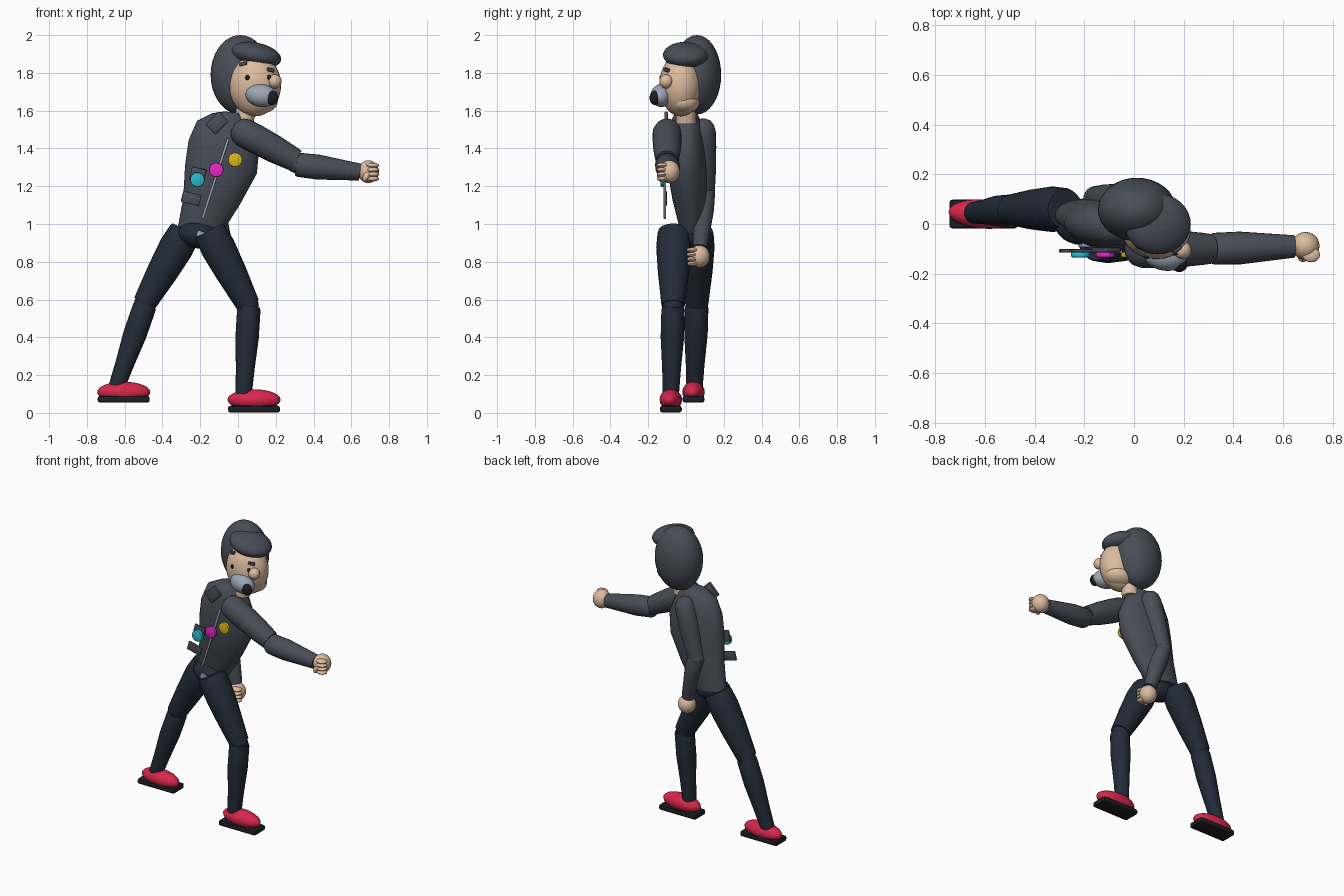
import bpy, bmesh, math
from mathutils import Vector, Matrix, Euler

if "Cube" in bpy.data.objects:
    bpy.data.objects.remove(bpy.data.objects["Cube"])


def mat(name, rgb):
    m = bpy.data.materials.new(name)
    m.diffuse_color = (*rgb, 1)
    m.use_nodes = True
    m.node_tree.nodes["Principled BSDF"].inputs["Base Color"].default_value = m.diffuse_color
    return m


SLATE = mat("slate", (0.065, 0.075, 0.095))
NAVY = mat("navy", (0.017, 0.025, 0.04))
SKIN = mat("skin", (0.72, 0.5, 0.35))
RED = mat("red", (0.68, 0.02, 0.07))
BLACK = mat("black", (0.012, 0.013, 0.016))
STEEL = mat("steel", (0.33, 0.38, 0.46))
CYAN = mat("cyan", (0.02, 0.5, 0.62))
PINK = mat("magenta", (0.8, 0.02, 0.55))
GOLD = mat("yellow", (0.7, 0.47, 0.01))


def finish(bm, name, m, angle=40):
    bmesh.ops.recalc_face_normals(bm, faces=bm.faces)
    me = bpy.data.meshes.new(name)
    bm.to_mesh(me)
    bm.free()
    ob = bpy.data.objects.new(name, me)
    bpy.context.collection.objects.link(ob)
    me.materials.append(m)
    bpy.ops.object.select_all(action='DESELECT')
    ob.select_set(True)
    bpy.context.view_layer.objects.active = ob
    bpy.ops.object.shade_smooth_by_angle(angle=math.radians(angle))
    return ob


def place(loc, rot, size):
    r = Euler([math.radians(a) for a in rot]).to_matrix().to_4x4()
    return Matrix.Translation(loc) @ r @ Matrix.Diagonal((*size, 1))


def ball(name, loc, radii, m, rot=(0, 0, 0), seg=24):
    bm = bmesh.new()
    bmesh.ops.create_uvsphere(bm, u_segments=seg, v_segments=seg // 2 + 2, radius=1,
                              matrix=place(loc, rot, radii))
    return finish(bm, name, m)


def box(name, loc, size, m, rot=(0, 0, 0), bevel=0.006):
    bm = bmesh.new()
    bmesh.ops.create_cube(bm, size=1, matrix=place(loc, rot, size))
    bmesh.ops.bevel(bm, geom=bm.edges[:], offset=bevel, segments=2, affect='EDGES', profile=0.5)
    return finish(bm, name, m)


def disc(name, loc, r, depth, m):
    bm = bmesh.new()
    bmesh.ops.create_cone(bm, cap_ends=True, segments=28, radius1=r, radius2=r, depth=depth,
                          matrix=place(loc, (90, 0, 0), (1, 1, 1)))
    bmesh.ops.bevel(bm, geom=[e for e in bm.edges if e.calc_face_angle() > 1], offset=0.006,
                    segments=2, affect='EDGES', profile=0.5)
    return finish(bm, name, m)


def loft(name, rings, m, n=24):
    """Join rings of (centre, side axis, depth axis) into a closed skin."""
    bm = bmesh.new()
    loops = []
    for c, u, v in rings:
        loops.append([bm.verts.new(c + u * math.cos(2 * math.pi * i / n) + v * math.sin(2 * math.pi * i / n))
                      for i in range(n)])
    for a, b in zip(loops, loops[1:]):
        for i in range(n):
            bm.faces.new((a[i], a[(i + 1) % n], b[(i + 1) % n], b[i]))
    bm.faces.new(loops[0])
    bm.faces.new(loops[-1])
    return finish(bm, name, m)


def limb(name, a, b, profile, m):
    """Straight tapered limb; profile is (fraction along, radius)."""
    a, b = Vector(a), Vector(b)
    d = (b - a).normalized()
    u = d.cross(Vector((0, 1, 0))).normalized()
    v = d.cross(u)
    loft(name, [(a.lerp(b, t), u * r, v * r) for t, r in profile], m)


# torso: leaning, chest wide, waist narrow
torso = [(-0.205, 0.035, 0.96, 0.115, 0.065), (-0.14, 0.02, 1.12, 0.15, 0.09),
         (-0.09, 0.005, 1.29, 0.19, 0.105), (-0.075, 0.0, 1.42, 0.187, 0.1),
         (-0.075, 0.0, 1.53, 0.142, 0.085), (-0.05, 0.0, 1.575, 0.09, 0.065),
         (-0.02, 0.0, 1.59, 0.05, 0.045)]
loft("torso", [(Vector((x, y, z)), Vector((rx, 0, -0.12 * rx)), Vector((0, ry, 0)))
               for x, y, z, rx, ry in torso], SLATE)
ball("hips", (-0.205, 0.0, 0.94), (0.115, 0.085, 0.07), NAVY, (0, 10, 0))
box("belt_buckle", (-0.195, -0.085, 0.945), (0.05, 0.02, 0.035), STEEL, (0, 20, 0))

# jacket details on the chest
zx, zz = 0.136, 0.424
box("zip", (-0.12, -0.112, 1.24), (0.014, 0.012, math.hypot(zx, zz)), STEEL,
    (0, math.degrees(math.atan2(zx, zz)), 0), 0.003)
box("collar_patch", (-0.112, -0.105, 1.535), (0.1, 0.02, 0.075), SLATE, (0, -45, 0))
box("chest_pocket", (-0.213, -0.108, 1.26), (0.08, 0.014, 0.075), SLATE, (0, 14, 0))
box("side_pocket", (-0.248, -0.108, 1.135), (0.1, 0.014, 0.06), SLATE, (0, 14, 0))
for nm, x, z, m in (("cyan_badge", -0.215, 1.235, CYAN), ("magenta_badge", -0.115, 1.287, PINK),
                    ("yellow_badge", -0.015, 1.34, GOLD)):
    disc(nm, (x, -0.124, z), 0.038, 0.022, m)

# arms
shoulder = [(-0.2, 0.02), (-0.17, 0.045), (-0.1, 0.066), (0, 0.076), (0.25, 0.077), (0.6, 0.073),
            (0.9, 0.064), (1, 0.06)]
forearm = [(0, 0.058), (0.04, 0.064), (0.35, 0.066), (0.75, 0.053), (1, 0.045)]
limb("front_upper_arm", (0.03, -0.1, 1.485), (0.308, -0.1, 1.335), shoulder, SLATE)
limb("front_forearm", (0.308, -0.1, 1.315), (0.645, -0.09, 1.275), forearm, SLATE)
rear = [(t, r * 0.86) for t, r in shoulder]
limb("rear_upper_arm", (-0.06, 0.092, 1.49), (-0.15, 0.1, 1.17), rear, SLATE)
limb("rear_forearm", (-0.15, 0.1, 1.18), (-0.067, 0.075, 0.88), [(t, r * 0.86) for t, r in forearm], SLATE)
ball("front_elbow", (0.308, -0.1, 1.325), (0.055, 0.055, 0.055), SLATE)
ball("rear_elbow", (-0.15, 0.1, 1.175), (0.054, 0.054, 0.054), SLATE)


# fists: palm, four stacked fingers and a thumb
def fist(side, x, y, z):
    ball(side + "_palm", (x, y, z), (0.056, 0.056, 0.06), SKIN)
    for i in range(4):
        ball(f"{side}_finger_{i + 1}", (x + 0.022, y - 0.036, z + 0.034 - 0.024 * i),
             (0.036, 0.03, 0.0135), SKIN, seg=16)
    ball(side + "_thumb", (x - 0.01, y - 0.045, z - 0.025), (0.018, 0.02, 0.03), SKIN, (0, 30, 0), 16)


fist("front", 0.69, -0.088, 1.277)
fist("rear", -0.057, 0.07, 0.828)

# legs: (name, hip, knee, ankle, foot centre)
thigh = [(-0.04, 0.08), (0, 0.086), (0.2, 0.092), (0.55, 0.082), (1, 0.062)]
shin = [(0, 0.058), (0.03, 0.062), (0.35, 0.062), (0.7, 0.05), (1, 0.043)]
for side, hip, knee, ankle, foot in (
        ("front", (-0.145, -0.065, 0.95), (0.055, -0.068, 0.57), (0.03, -0.08, 0.1), (0.085, -0.08, 0.07)),
        ("rear", (-0.285, 0.06, 0.95), (-0.495, 0.057, 0.58), (-0.645, 0.045, 0.13), (-0.605, 0.04, 0.11))):
    limb(side + "_thigh", hip, knee, thigh, NAVY)
    limb(side + "_shin", Vector(knee) + Vector((0.003, 0, -0.01)), ankle, shin, NAVY)
    ball(side + "_knee", knee, (0.055, 0.055, 0.055), NAVY)
    f = Vector(foot)
    ball(side + "_shoe", f, (0.141, 0.059, 0.055), RED, (0, 0, -4))
    low = 0.0 if side == "front" else 0.052
    box(side + "_sole", (f.x, f.y, low + 0.02), (0.275, 0.115, 0.036), BLACK, bevel=0.012)

# head
F, R = Vector((0.09, -0.028, 1.735)), Vector((0.138, 0.113, 0.165))
loft("neck", [(Vector(c), Vector((0.052, 0, 0)), Vector((0, 0.052, 0)))
              for c in ((0.03, 0, 1.53), (0.05, 0, 1.66))], SKIN)
ball("face", F, R, SKIN, seg=32)
ball("jaw", (0.105, -0.012, 1.645), (0.105, 0.085, 0.062), SKIN)
ball("hair", (0.012, 0.058, 1.79), (0.157, 0.128, 0.21), SLATE, seg=32)
ball("fringe", (0.095, 0.0, 1.895), (0.136, 0.122, 0.065), SLATE, (0, 12, 0), 32)
ball("nose", (0.195, -0.105, 1.755), (0.036, 0.036, 0.037), SKIN)
ball("muzzle", (0.125, -0.13, 1.68), (0.087, 0.058, 0.06), STEEL, (0, 8, -8))
ball("muzzle_tip", (0.182, -0.165, 1.668), (0.032, 0.028, 0.038), BLACK)


# eyes and brows set on the face surface
def on_face(x, z):
    k = 1 - ((x - F.x) / R.x) ** 2 - ((z - F.z) / R.z) ** 2
    return (x, F.y - R.y * math.sqrt(max(k, 0)), z)


for side, ex, bx, bz, tilt in (("left", 0.05, 0.028, 1.848, -12), ("right", 0.165, 0.172, 1.815, 12)):
    ball(side + "_eye", on_face(ex, 1.775), (0.012, 0.008, 0.014), BLACK, seg=12)
    box(side + "_brow", on_face(bx, bz), (0.042, 0.022, 0.02), SLATE, (0, tilt, 35 if ex > 0.1 else -20))
